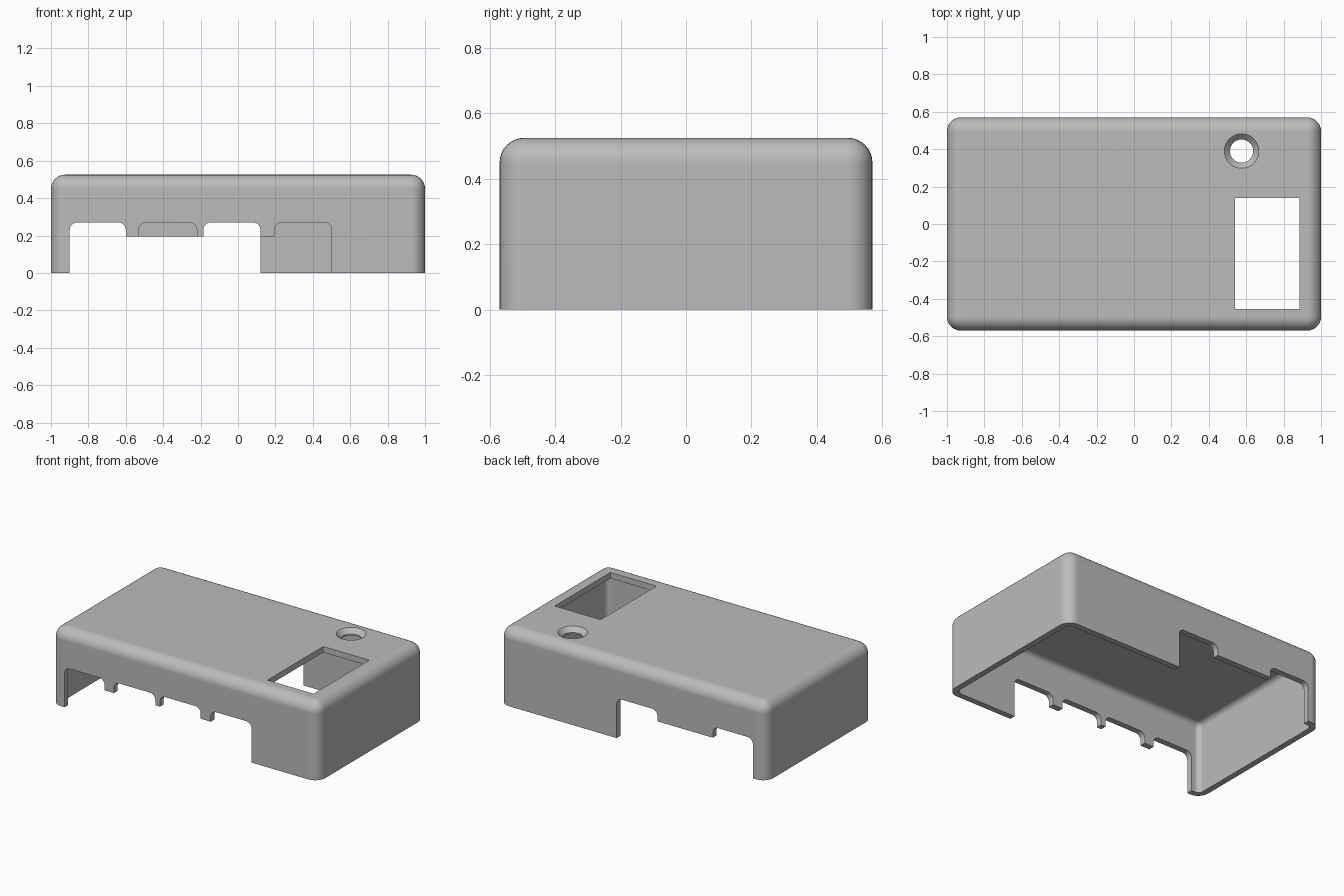
import bpy, bmesh, math
from mathutils import Matrix, Vector

if "Cube" in bpy.data.objects:
    bpy.data.objects.remove(bpy.data.objects["Cube"], do_unlink=True)

LENGTH, DEPTH, HEIGHT = 2.0, 1.14, 0.525
WALL, ROUND = 0.04, 0.075
PORT_TOP, TOOTH = 0.27, 0.195

grey = bpy.data.materials.new("plain grey plastic")
grey.use_nodes = True
tint = (0.5, 0.5, 0.5, 1)
grey.diffuse_color = tint
grey.node_tree.nodes["Principled BSDF"].inputs["Base Color"].default_value = tint


def make_object(name, bm):
    bmesh.ops.recalc_face_normals(bm, faces=bm.faces)
    mesh = bpy.data.meshes.new(name)
    bm.to_mesh(mesh)
    bm.free()
    mesh.materials.append(grey)
    obj = bpy.data.objects.new(name, mesh)
    bpy.context.collection.objects.link(obj)
    return obj


def box(name, low, high, radius=0, rounded=None, segments=8):
    """Box between two corners; edges passing the test are rounded."""
    low, high = Vector(low), Vector(high)
    bm = bmesh.new()
    bmesh.ops.create_cube(bm, size=1)
    for v in bm.verts:
        v.co = (low + high) / 2 + v.co * (high - low)
    if rounded:
        edges = [e for e in bm.edges if rounded(*(v.co for v in e.verts))]
        bmesh.ops.bevel(bm, geom=edges, offset=radius, segments=segments,
                        profile=0.5, affect='EDGES', clamp_overlap=True)
    return make_object(name, bm)


def cone(name, x, y, z0, z1, r0, r1):
    bm = bmesh.new()
    bmesh.ops.create_cone(bm, cap_ends=True, segments=64, radius1=r0, radius2=r1,
                          depth=z1 - z0, matrix=Matrix.Translation((x, y, (z0 + z1) / 2)))
    return make_object(name, bm)


def cut(target, cutter):
    cutter.hide_render = True
    mod = target.modifiers.new("cut", 'BOOLEAN')
    mod.operation, mod.solver, mod.object = 'DIFFERENCE', 'EXACT', cutter
    bpy.context.view_layer.objects.active = target
    bpy.ops.object.modifier_apply(modifier=mod.name)
    bpy.data.objects.remove(cutter, do_unlink=True)


def not_bottom(a, b):
    return max(a.z, b.z) > 0.1


def port_top(a, b):
    return min(a.z, b.z) > 0.1 and abs(a.y - b.y) > 0.05


# Hollow cover with rounded sides and top, open underneath
hx, hy = LENGTH / 2, DEPTH / 2
cover = box("case_cover", (-hx, -hy, 0), (hx, hy, HEIGHT), ROUND, not_bottom)
cut(cover, box("cavity", (WALL - hx, WALL - hy, -0.1), (hx - WALL, hy - WALL, HEIGHT - WALL),
               ROUND - WALL, not_bottom))

# Port openings along the front and back walls: a low slot plus taller arches
ports = [(-0.90, -0.60), (-0.53, -0.22), (-0.185, 0.12), (0.195, 0.50)]
for side, arches in ((-1, ports), (1, ports[0::2])):
    y0, y1 = sorted((side * (hy - 0.12), side * (hy + 0.1)))
    cut(cover, box("slot", (arches[0][0], y0, -0.2), (arches[-1][1], y1, TOOTH)))
    for x0, x1 in arches:
        cut(cover, box("arch", (x0, y0, -0.2), (x1, y1, PORT_TOP), 0.04, port_top, 6))

# Rectangular window in the top
cut(cover, box("window", (0.54, -0.455, 0.4), (0.885, 0.14, 0.7)))

# Countersunk round hole in the top
cut(cover, cone("hole", 0.575, 0.39, 0.4, 0.7, 0.062, 0.062))
cut(cover, cone("countersink", 0.575, 0.39, HEIGHT - 0.03, HEIGHT + 0.03, 0.062, 0.122))

# Smooth rounding with crisp cut edges
bpy.ops.object.select_all(action='DESELECT')
cover.select_set(True)
bpy.context.view_layer.objects.active = cover
bpy.ops.object.shade_smooth_by_angle(angle=math.radians(30))
weighted = cover.modifiers.new("even shading", 'WEIGHTED_NORMAL')
weighted.keep_sharp = True
